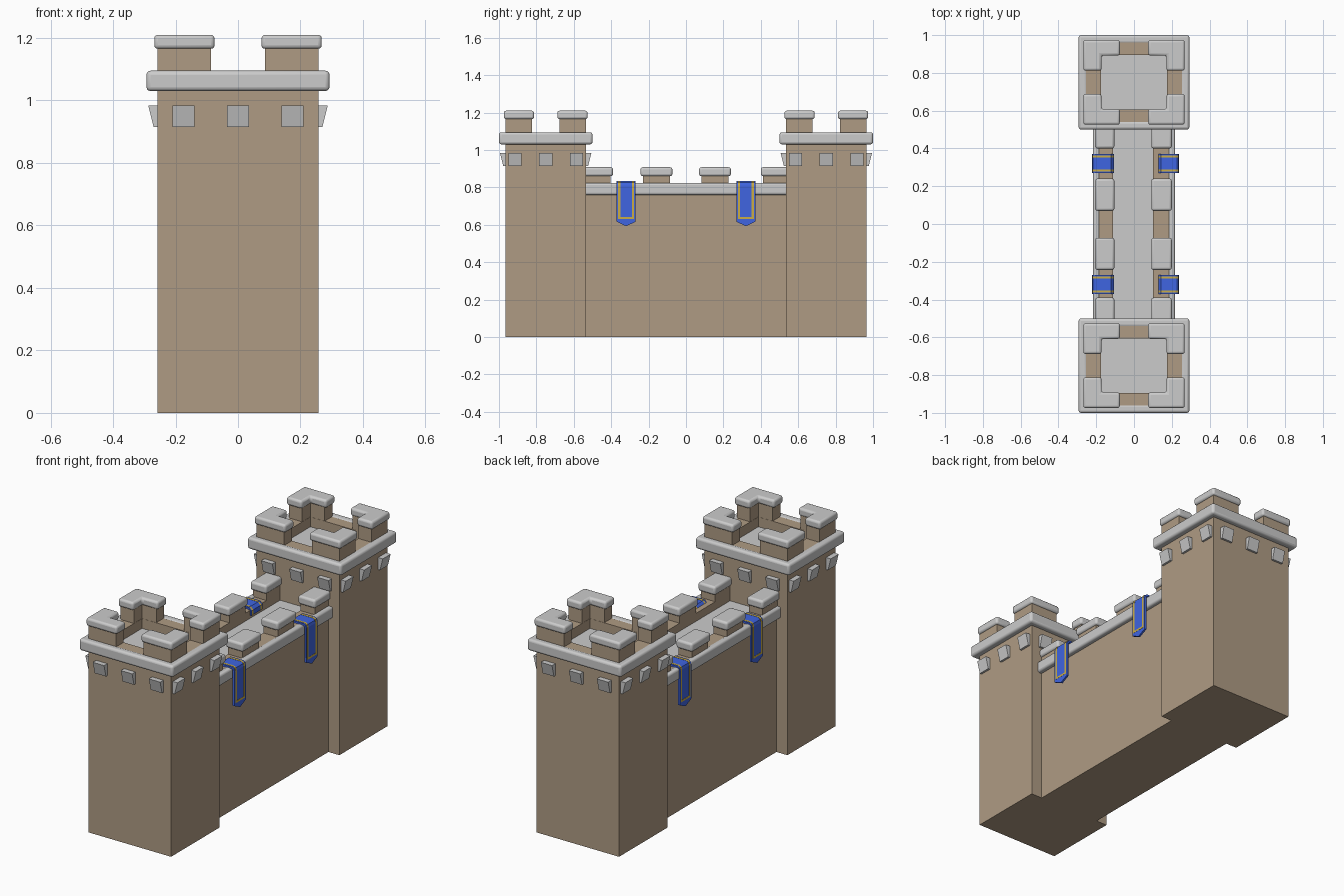
import bpy, bmesh, math
from mathutils import Vector

if "Cube" in bpy.data.objects:
    bpy.data.objects.remove(bpy.data.objects["Cube"])


def material(name, color):
    m = bpy.data.materials.new(name)
    m.diffuse_color = color
    m.use_nodes = True
    m.node_tree.nodes["Principled BSDF"].inputs["Base Color"].default_value = m.diffuse_color
    return m


STONE = material("tan_stone", (0.43, 0.33, 0.23, 1))
BLUE = material("blue_cloth", (0.05, 0.13, 0.75, 1))
GOLD = material("gold_trim", (0.6, 0.42, 0.06, 1))


def finish(name, bm, mat=None, bevel=0):
    bmesh.ops.recalc_face_normals(bm, faces=bm.faces)
    me = bpy.data.meshes.new(name)
    bm.to_mesh(me)
    bm.free()
    ob = bpy.data.objects.new(name, me)
    bpy.context.collection.objects.link(ob)
    if mat:
        me.materials.append(mat)
    if bevel:
        b = ob.modifiers.new("bevel", 'BEVEL')
        b.width, b.segments = bevel, 3
        bpy.context.view_layer.objects.active = ob
        ob.select_set(True)
        bpy.ops.object.shade_smooth_by_angle(angle=math.radians(40))
        ob.select_set(False)
    return ob


def prism(name, pts, z0, z1, mat=None, bevel=0):
    """Extrude a flat outline from z0 to z1."""
    bm = bmesh.new()
    f = bm.faces.new([bm.verts.new((x, y, z0)) for x, y in pts])
    ext = bmesh.ops.extrude_face_region(bm, geom=[f])
    bmesh.ops.translate(bm, vec=(0, 0, z1 - z0),
                        verts=[v for v in ext["geom"] if isinstance(v, bmesh.types.BMVert)])
    return finish(name, bm, mat, bevel)


def box(name, x0, x1, y0, y1, z0, z1, mat=None, bevel=0):
    return prism(name, [(x0, y0), (x1, y0), (x1, y1), (x0, y1)], z0, z1, mat, bevel)


def frame(name, cy, outer, inner, z0, z1, mat=None, bevel=0):
    """Rectangular ring around (0, cy)."""
    bm = bmesh.new()
    loops = []
    for (hx, hy), z in ((outer, z0), (outer, z1), (inner, z1), (inner, z0)):
        loops.append([bm.verts.new((sx * hx, cy + sy * hy, z))
                      for sx, sy in ((-1, -1), (1, -1), (1, 1), (-1, 1))])
    for k in range(4):
        a, b = loops[k], loops[(k + 1) % 4]
        for i in range(4):
            j = (i + 1) % 4
            bm.faces.new((a[i], a[j], b[j], b[i]))
    return finish(name, bm, mat, bevel)


def corbel(base, out):
    """Small block leaning away from the wall face."""
    base, out = Vector(base), Vector(out)
    side = Vector((-out.y, out.x, 0)) * 0.035
    bm = bmesh.new()
    prof = [(-0.01, 0.915), (0.012, 0.915), (0.029, 0.983), (-0.01, 0.983)]
    rows = [[bm.verts.new(base + out * d + side * s + Vector((0, 0, z))) for d, z in prof]
            for s in (-1, 1)]
    bm.faces.new(rows[0])
    bm.faces.new(rows[1])
    for i in range(4):
        j = (i + 1) % 4
        bm.faces.new((rows[0][i], rows[0][j], rows[1][j], rows[1][i]))
    finish("corbel", bm)


def ribbon(name, path, sx, cy, half, tip, thick, mat):
    """Cloth strip following an x-z path, with an optional pointed end."""
    bm = bmesh.new()
    rows = []
    for k, (x, z) in enumerate(path):
        drop = tip if k == len(path) - 1 else 0
        rows.append([bm.verts.new((sx * x, cy + d * half, z - (drop if d == 0 else 0)))
                     for d in (-1, 0, 1)])
    for a, b in zip(rows, rows[1:]):
        for i in range(2):
            bm.faces.new((a[i], a[i + 1], b[i + 1], b[i]))
    ob = finish(name, bm, mat)
    s = ob.modifiers.new("thickness", 'SOLIDIFY')
    s.thickness, s.offset = thick, 0
    return ob


# towers
BX, BY = 0.258, 0.215
for s in (-1, 1):
    cy = 0.75 * s
    box("tower_body", -BX, BX, cy - BY, cy + BY, 0, 1.03, STONE)
    box("tower_floor", -0.18, 0.18, cy - 0.15, cy + 0.15, 1.02, 1.035)
    frame("tower_parapet", cy, (BX, BY), (0.175, 0.145), 1.025, 1.09, STONE)
    frame("tower_cornice", cy, (0.293, 0.25), (0.25, 0.207), 1.03, 1.095, None, 0.013)
    # corner merlons with L-shaped caps
    for mx in (-1, 1):
        for my in (-1, 1):
            def ell(ox, oy, ix, iy, ex, ey):
                p = [(ox, oy), (ex, oy), (ex, iy), (ix, iy), (ix, ey), (ox, ey)]
                return [(mx * x, cy + my * y) for x, y in p]
            prism("tower_merlon", ell(BX, BY, 0.176, 0.146, 0.087, 0.073), 1.08, 1.175, STONE)
            prism("tower_merlon_cap", ell(0.268, 0.224, 0.172, 0.142, 0.075, 0.062),
                  1.165, 1.21, None, 0.012)
    # corbels on all four faces
    for t in (-1, 0, 1):
        for d in (-1, 1):
            corbel((t * 0.175, cy + d * BY, 0), (0, d, 0))
            corbel((d * BX, cy + t * 0.165, 0), (d, 0, 0))

# wall between the towers
box("wall_body", -0.19, 0.19, -0.54, 0.54, 0, 0.765, STONE)
box("wall_floor", -0.12, 0.12, -0.54, 0.54, 0.755, 0.775)
for s, inner, outer in ((-1, 0.112, 0.196), (1, 0.1, 0.19)):
    def span(a, b):
        return sorted((s * a, s * b))
    box("wall_parapet", *span(inner, outer), -0.54, 0.54, 0.76, 0.82, STONE)
    box("wall_cornice", *span(0.182, 0.217), -0.545, 0.545, 0.76, 0.825, None, 0.012)
    for y0, y1 in ((-0.56, -0.39), (-0.243, -0.073), (0.07, 0.24), (0.4, 0.56)):
        box("wall_merlon", *span(inner, outer), y0 + 0.013, y1 - 0.013, 0.81, 0.87, STONE)
        box("wall_merlon_cap", *span(inner - 0.008, outer + 0.01), y0, y1, 0.86, 0.908, None, 0.012)
    # banners draped over the parapet
    a, b = (0.112, 0.216) if s < 0 else (0.133, 0.232)
    for cy in (-0.32, 0.32):
        def drape(g, end):
            return [(a - g, 0.79), (a - g, 0.815), (a + 0.012, 0.828 + g), (b - 0.012, 0.828 + g),
                    (b - 0.003 + g, 0.822 + g), (b + g, 0.81), (b + g, end)]
        ribbon("banner", drape(0, 0.617), s, cy, 0.051, 0.024, 0.011, BLUE)
        for d in (-1, 1):
            ribbon("banner_side_trim", drape(0.004, 0.632), s, cy + d * 0.037, 0.0055, 0, 0.005, GOLD)
        box("banner_bottom_trim", *span(b + 0.001, b + 0.0065), cy - 0.042, cy + 0.042,
            0.63, 0.641, GOLD)
